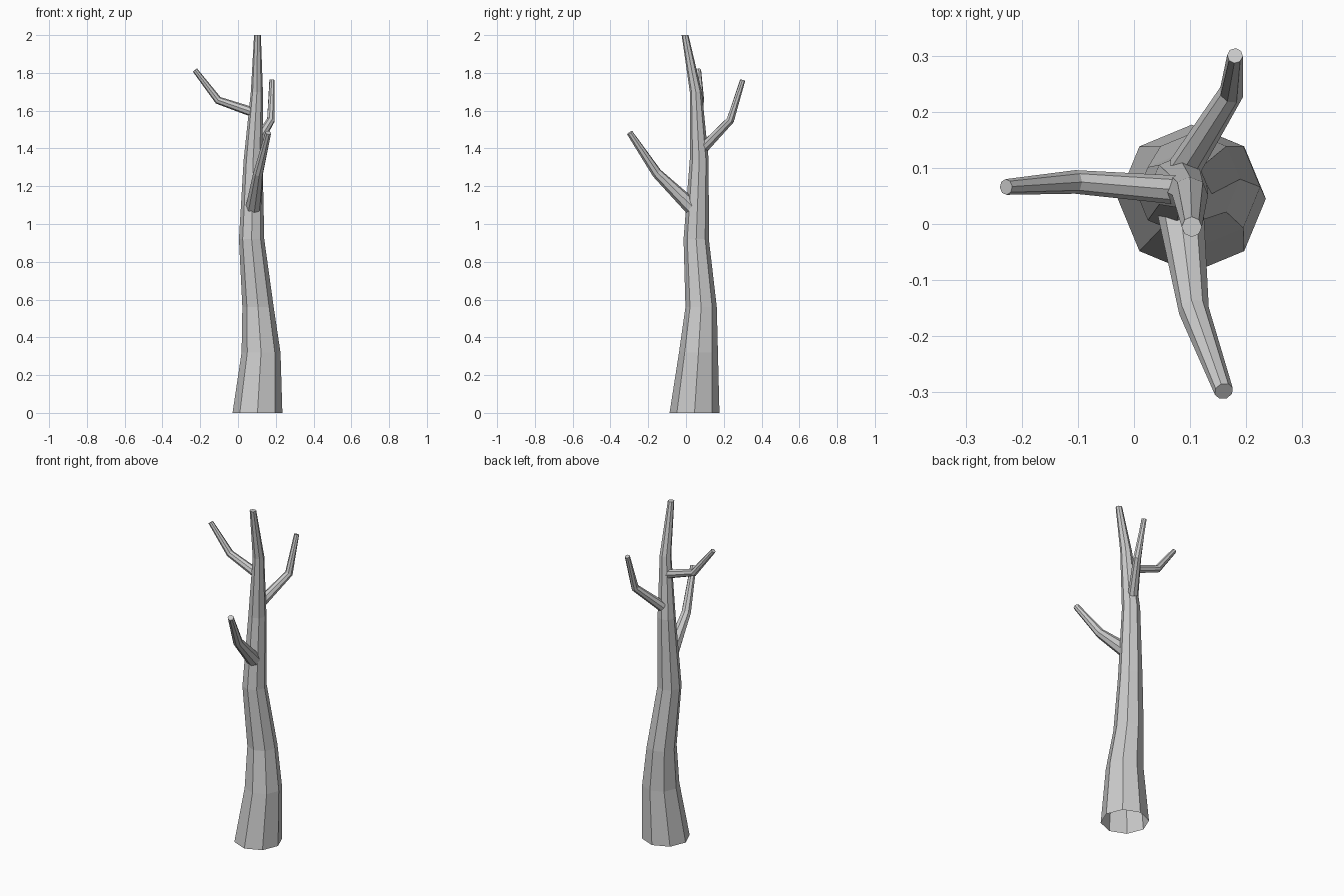
import bpy, bmesh
from math import cos, sin, tau
from mathutils import Vector

cube = bpy.data.objects.get("Cube")
if cube:
    bpy.data.objects.remove(cube, do_unlink=True)

SIDES = 8

bark = bpy.data.materials.new("grey bark")
bark.use_nodes = True
bark.diffuse_color = (0.6, 0.6, 0.6, 1)
bark.node_tree.nodes["Principled BSDF"].inputs["Base Color"].default_value = (0.6, 0.6, 0.6, 1)


def limb(name, path, level=False):
    """Faceted tapering tube along (x, y, z, radius) stations, open at its root."""
    centres = [Vector(p[:3]) for p in path]
    bm = bmesh.new()
    rings = []
    for i, c in enumerate(centres):
        if level:
            u, v = Vector((1, 0, 0)), Vector((0, 1, 0))
        else:
            before = (c - centres[max(i - 1, 0)]).normalized()
            after = (centres[min(i + 1, len(path) - 1)] - c).normalized()
            along = (before + after).normalized()
            u = Vector((0, 0, 1)).cross(along).normalized()
            v = along.cross(u)
        r = path[i][3]
        rings.append([bm.verts.new(c + r * (cos(tau * k / SIDES) * u + sin(tau * k / SIDES) * v))
                      for k in range(SIDES)])
    for low, high in zip(rings, rings[1:]):
        for k in range(SIDES):
            n = (k + 1) % SIDES
            bm.faces.new((low[k], low[n], high[n], high[k]))
    bm.faces.new(rings[-1])
    mesh = bpy.data.meshes.new(name)
    bm.to_mesh(mesh)
    bm.free()
    mesh.materials.append(bark)
    obj = bpy.data.objects.new(name, mesh)
    bpy.context.collection.objects.link(obj)
    return obj


# Bent trunk with a flared foot and level rings
limb("trunk", [
    (0.103, 0.045, 0, 0.132),
    (0.122, 0.066, 0.32, 0.103),
    (0.106, 0.08, 0.56, 0.083),
    (0.072, 0.054, 0.92, 0.067),
    (0.08, 0.07, 1.34, 0.05),
    (0.1, 0.052, 1.7, 0.032),
    (0.103, -0.005, 2, 0.018),
], level=True)

# Three bent branches, rooted inside the trunk
limb("right_branch", [
    (0.085, 0.06, 1.59, 0.026),
    (-0.105, 0.075, 1.655, 0.021),
    (-0.228, 0.066, 1.815, 0.014),
])
limb("front_branch", [
    (0.082, 0.03, 1.09, 0.042),
    (0.107, -0.155, 1.27, 0.027),
    (0.16, -0.298, 1.483, 0.017),
])
limb("back_branch", [
    (0.09, 0.1, 1.41, 0.029),
    (0.174, 0.235, 1.55, 0.022),
    (0.18, 0.3, 1.762, 0.014),
])
